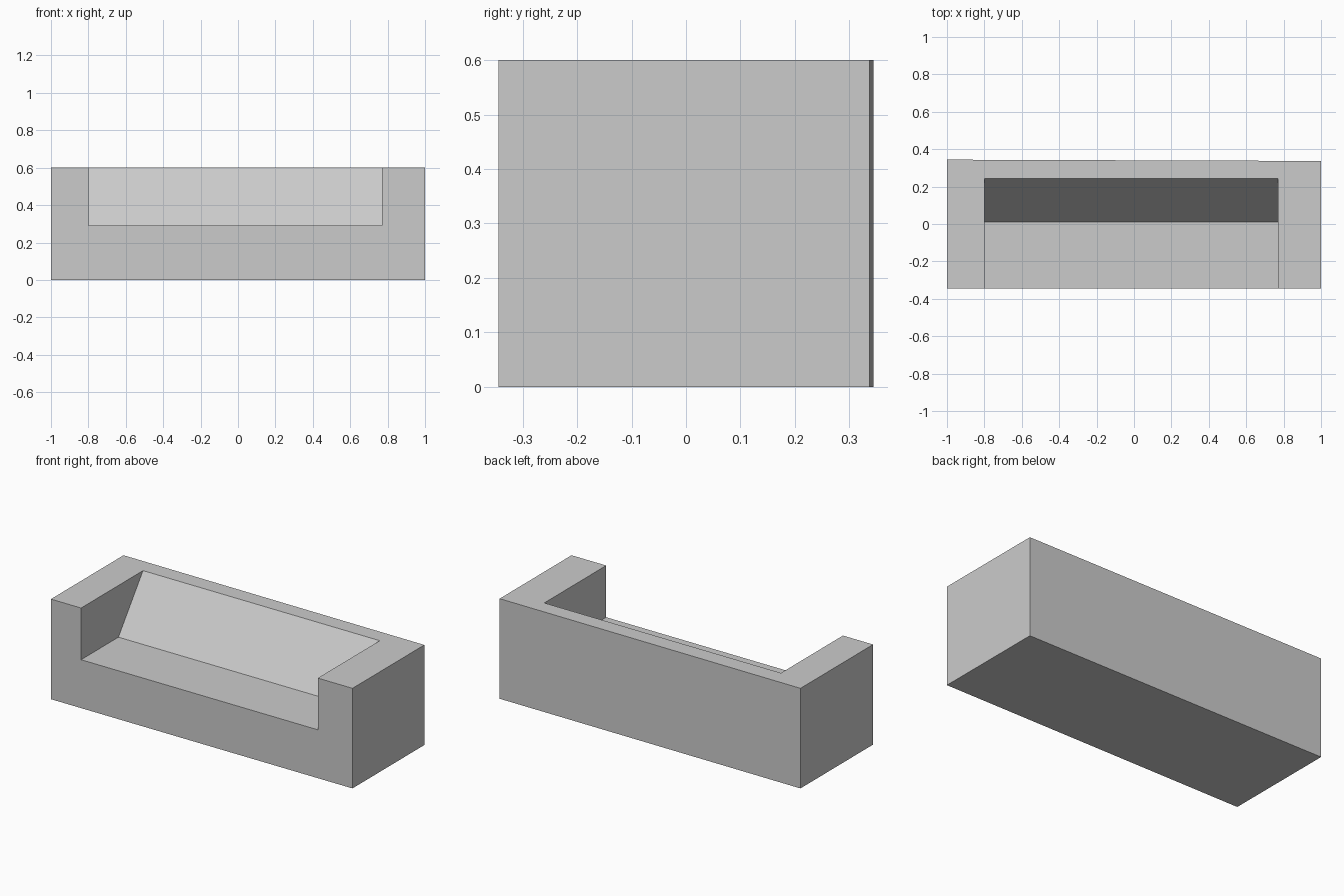
import bpy
import bmesh

# Remove the default cube
default = bpy.data.objects.get("Cube")
if default:
    bpy.data.objects.remove(default, do_unlink=True)


def prism(name, profile, axis_vec, start, material=None):
    """Extrude a closed 3D outline along a vector into a solid object."""
    bm = bmesh.new()
    verts = [bm.verts.new([a + b for a, b in zip(p, start)]) for p in profile]
    face = bm.faces.new(verts)
    out = bmesh.ops.extrude_face_region(bm, geom=[face])
    moved = [v for v in out["geom"] if isinstance(v, bmesh.types.BMVert)]
    bmesh.ops.translate(bm, verts=moved, vec=axis_vec)
    bmesh.ops.recalc_face_normals(bm, faces=bm.faces)
    mesh = bpy.data.meshes.new(name)
    bm.to_mesh(mesh)
    bm.free()
    obj = bpy.data.objects.new(name, mesh)
    bpy.context.collection.objects.link(obj)
    if material:
        mesh.materials.append(material)
    return obj


# Single upholstery colour
grey = bpy.data.materials.new("light_grey")
grey.use_nodes = True
grey_rgba = (0.6, 0.6, 0.6, 1)
grey.diffuse_color = grey_rgba
grey.node_tree.nodes["Principled BSDF"].inputs["Base Color"].default_value = grey_rgba

# Body: solid block, its back edge slightly out of square
footprint = [(-1, -0.344, 0), (1, -0.344, 0), (1, 0.337, 0), (-1, 0.344, 0)]
body = prism("sofa_body", footprint, (0, 0, 0.6), (0, 0, 0), grey)

# Seat hollow: flat seat and sloping backrest, open to the front and top
left, right = 0.77, -0.8
seat_z, seat_back, top_back, height = 0.29, 0.01, 0.243, 0.6
over = 0.1
slope = (top_back - seat_back) / (height - seat_z)
side = [(0, -0.5, seat_z), (0, seat_back, seat_z),
        (0, top_back + slope * over, height + over), (0, -0.5, height + over)]
hollow = prism("seat_hollow_cutter", side, (left - right, 0, 0), (right, 0, 0), grey)
hollow.hide_render = True
hollow.display_type = 'WIRE'

cut = body.modifiers.new("seat_hollow", 'BOOLEAN')
cut.operation = 'DIFFERENCE'
cut.solver = 'EXACT'
cut.object = hollow

# Bake the cut and discard the cutter
bpy.context.view_layer.update()
graph = bpy.context.evaluated_depsgraph_get()
baked = bpy.data.meshes.new_from_object(body.evaluated_get(graph))
body.modifiers.clear()
body.data = baked
bpy.data.objects.remove(hollow, do_unlink=True)
